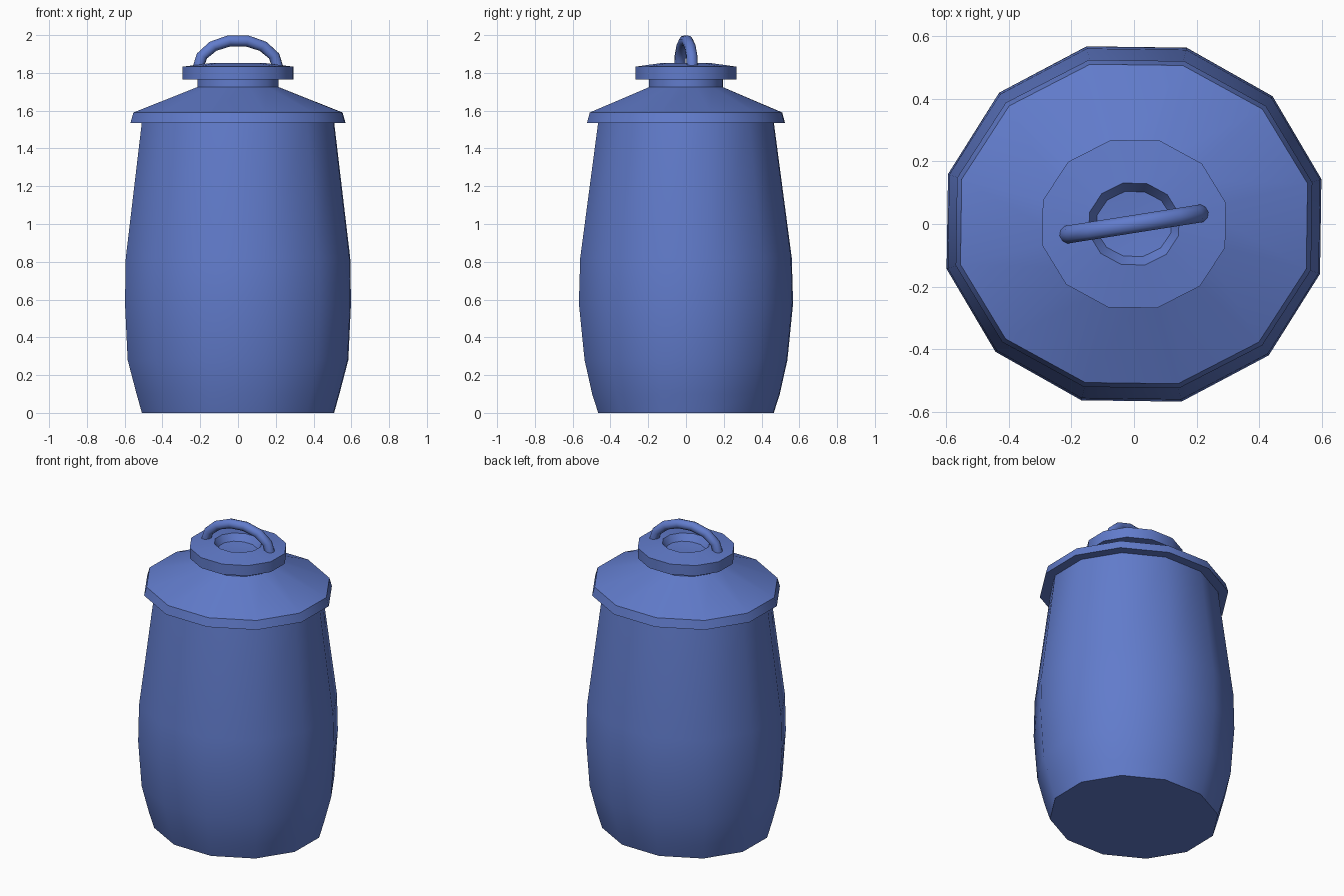
import bpy, bmesh, math

cube = bpy.data.objects.get("Cube")
if cube:
    bpy.data.objects.remove(cube, do_unlink=True)

SIDES = 12
TWIST = math.radians(14.2)

blue = bpy.data.materials.new("slate blue")
blue.use_nodes = True
blue.diffuse_color = (0.12, 0.2, 0.6, 1)
blue.node_tree.nodes["Principled BSDF"].inputs["Base Color"].default_value = blue.diffuse_color


def finish(name, bm):
    bmesh.ops.recalc_face_normals(bm, faces=bm.faces)
    mesh = bpy.data.meshes.new(name)
    bm.to_mesh(mesh)
    bm.free()
    mesh.materials.append(blue)
    obj = bpy.data.objects.new(name, mesh)
    bpy.context.collection.objects.link(obj)
    bpy.ops.object.select_all(action="DESELECT")
    obj.select_set(True)
    bpy.context.view_layer.objects.active = obj
    bpy.ops.object.shade_smooth_by_angle(angle=math.radians(40))
    return obj


def skin(bm, rings):
    """Bridge successive rings of vertices and cap both ends."""
    for a, b in zip(rings, rings[1:]):
        n = len(a)
        for i in range(n):
            j = (i + 1) % n
            bm.faces.new((a[i], a[j], b[j], b[i]))
    bm.faces.new(rings[0])
    bm.faces.new(rings[-1])


def turned(name, profile):
    """Twelve-sided oval turning; profile gives half width, half depth, height."""
    bm = bmesh.new()
    corner = math.cos(math.pi / SIDES)
    rings = []
    for w, d, z in profile:
        ring = []
        for i in range(SIDES):
            a = TWIST + i * math.tau / SIDES
            ring.append(bm.verts.new((w / corner * math.cos(a), d / corner * math.sin(a), z)))
        rings.append(ring)
    skin(bm, rings)
    return finish(name, bm)


# Bulging jar
turned("jar_body", [(0.507, 0.463, 0), (0.535, 0.495, 0.1), (0.582, 0.535, 0.28),
                    (0.596, 0.565, 0.58), (0.592, 0.558, 0.82), (0.507, 0.463, 1.54)])

# Sloping lid with rim and neck
turned("lid", [(0.567, 0.522, 1.535), (0.552, 0.508, 1.59),
               (0.214, 0.194, 1.725), (0.214, 0.194, 1.77)])

# Knob disc with a shallow dish in the top
turned("lid_knob", [(0.292, 0.267, 1.765), (0.292, 0.267, 1.833), (0.143, 0.13, 1.852),
                    (0.118, 0.103, 1.81), (0.05, 0.045, 1.805)])

# Arched handle, turned slightly
bm = bmesh.new()
rings = []
STEPS, TUBE = 7, 0.03
yaw = math.radians(9)
for s in range(-1, STEPS + 2):
    t = math.pi * min(max(s, 0), STEPS) / STEPS
    drop = 0.02 if s < 0 or s > STEPS else 0
    x, z = 0.215 * math.cos(t), 1.825 + 0.148 * math.sin(t) - drop
    nx, nz = math.cos(t), math.sin(t)
    ring = []
    for i in range(10):
        a = i * math.tau / 10
        u, v = TUBE * math.cos(a), TUBE * math.sin(a)
        px = x + u * nx
        ring.append(bm.verts.new((px * math.cos(yaw) - v * math.sin(yaw),
                                  px * math.sin(yaw) + v * math.cos(yaw), z + u * nz)))
    rings.append(ring)
skin(bm, rings)
finish("lid_handle", bm)
